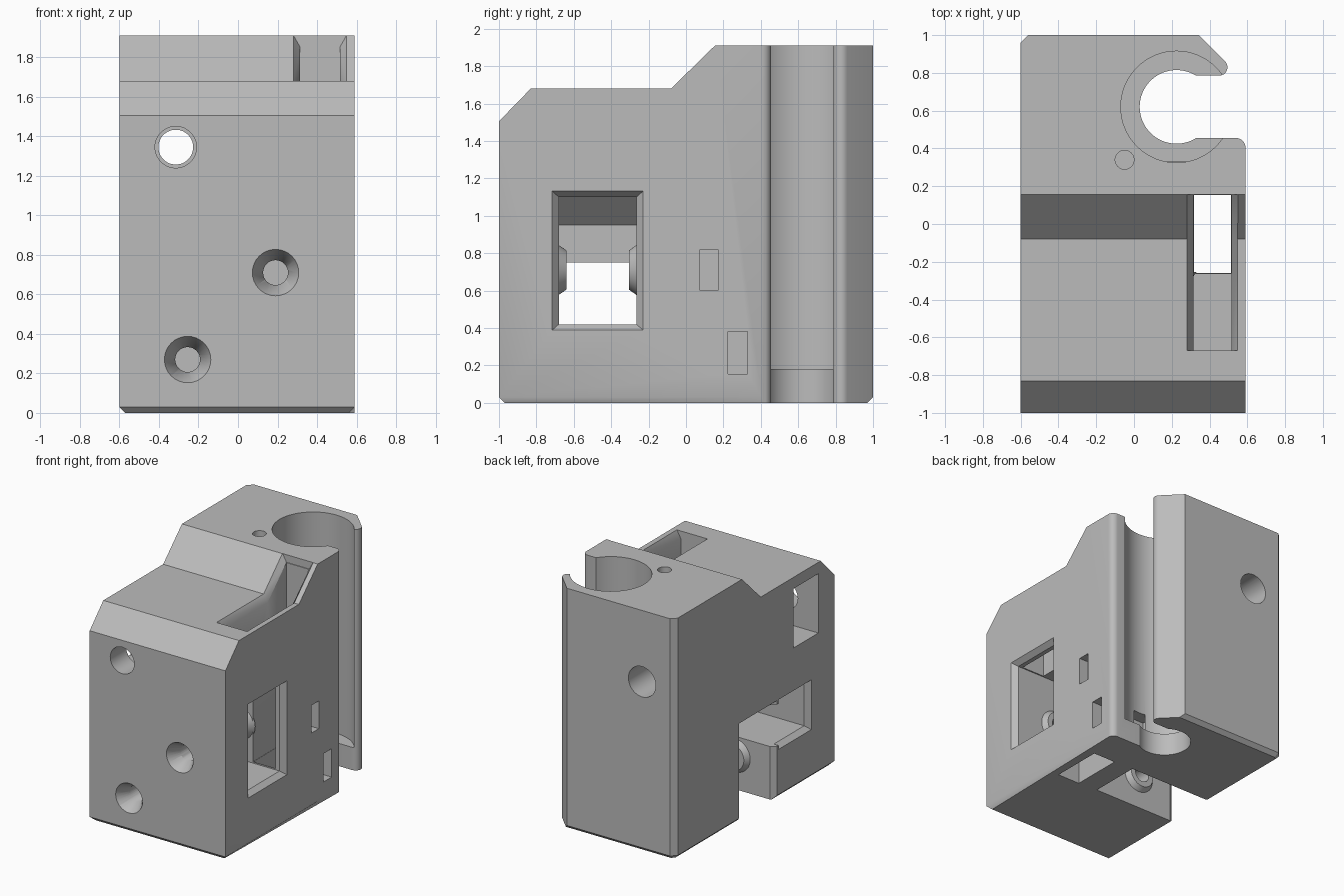
import bpy, bmesh, math
from mathutils import Vector, Matrix

if "Cube" in bpy.data.objects:
    bpy.data.objects.remove(bpy.data.objects["Cube"], do_unlink=True)

mat = bpy.data.materials.new("light_grey_plastic")
mat.use_nodes = True
GREY = (0.5, 0.5, 0.5, 1)
mat.diffuse_color = GREY
mat.node_tree.nodes["Principled BSDF"].inputs["Base Color"].default_value = GREY


def make(name, bm):
    bmesh.ops.recalc_face_normals(bm, faces=bm.faces)
    me = bpy.data.meshes.new(name)
    bm.to_mesh(me)
    bm.free()
    me.materials.append(mat)
    ob = bpy.data.objects.new(name, me)
    bpy.context.collection.objects.link(ob)
    return ob


def loft(name, rings):
    """Skin a row of equal-length point rings and cap both ends."""
    bm = bmesh.new()
    rows = [[bm.verts.new(p) for p in r] for r in rings]
    for a, b in zip(rows, rows[1:]):
        for i in range(len(a)):
            j = (i + 1) % len(a)
            bm.faces.new((a[i], a[j], b[j], b[i]))
    bm.faces.new(rows[0])
    bm.faces.new(rows[-1])
    return make(name, bm)


def box(x, y, z):
    return loft("cutter", [[(a, y[0], z[0]), (a, y[1], z[0]), (a, y[1], z[1]), (a, y[0], z[1])] for a in x])


def flare(x0, x1, y, z, grow):
    """Box along x whose far end widens by grow = (y0, y1, z0, z1)."""
    big = ((y[0] - grow[0], y[1] + grow[1]), (z[0] - grow[2], z[1] + grow[3]))
    return loft("cutter", [[(a, p[0], q[0]), (a, p[1], q[0]), (a, p[1], q[1]), (a, p[0], q[1])]
                           for a, (p, q) in ((x0, (y, z)), (x1, big))])


def cone(c, axis, r0, r1, length, segs=48, name="cutter"):
    bm = bmesh.new()
    rot = Vector((0, 0, 1)).rotation_difference(Vector(axis)).to_matrix().to_4x4()
    m = Matrix.Translation(Vector(c) + Vector(axis) * length / 2) @ rot
    bmesh.ops.create_cone(bm, cap_ends=True, segments=segs, radius1=r0, radius2=r1, depth=length, matrix=m)
    return make(name, bm)


def arc(cx, cy, r, a0, a1, n=8):
    angles = [math.radians(a0 + (a1 - a0) * i / n) for i in range(n + 1)]
    return [(cx + r * math.cos(a), cy + r * math.sin(a)) for a in angles]


def combine(tool, op="DIFFERENCE"):
    mod = body.modifiers.new("join", "BOOLEAN")
    mod.operation, mod.solver, mod.object = op, "EXACT", tool
    bpy.context.view_layer.objects.active = body
    bpy.ops.object.modifier_apply(modifier=mod.name)
    bpy.data.objects.remove(tool, do_unlink=True)


# Main block with the clip slot and a chamfered foot
outline = [(-.6, -1), (.59, -1)] + arc(.54, .405, .05, 0, 90)
outline += [(.3, .455), (.3, .785)] + arc(.45, .83, .045, -90, 45)
outline += [(.344, 1), (-.56, 1), (-.6, .96)]
body = loft("bracket_body", [[(x, y, z) for x, y in outline] for z in (0, 1.91)])
bm = bmesh.new()
bm.from_mesh(body.data)
foot = [e for e in bm.edges if all(v.co.z < .01 and (v.co.y < .41 or v.co.y > .9) for v in e.verts)]
bmesh.ops.bevel(bm, geom=foot, offset=.03, segments=1, affect="EDGES")
bm.to_mesh(body.data)
bm.free()

# Stepped, sloping top
top = [(-1.1, 1.402), (-.83, 1.68), (-.08, 1.68), (.155, 1.91), (.255, 2.008), (.255, 2.2), (-1.1, 2.2)]
combine(loft("cutter", [[(x, y, z) for y, z in top] for x in (-1, 1)]))

# Bearing bore over a narrower rod hole
UP, BACK, FRONT = (0, 0, 1), (0, 1, 0), (0, -1, 0)
combine(cone((.225, .62, -.1), UP, .195, .195, 2.2, 64))
combine(cone((.225, .62, .18), UP, .295, .295, 2, 64))
combine(cone((-.05, .34, 1.5), UP, .05, .05, 1, 24))

# Right window, its cavity with a sloped ceiling, and the left channel
roof = [(-.1, .42), (.8, .42), (.8, 1.1), (.05, 1.1), (-.1, .95)]
combine(loft("cutter", [[(x, y, z) for x, z in roof] for y in (-.68, -.265)]))
combine(flare(.55, .6, (-.68, -.265), (.42, 1.1), (.045, .045, .04, .04)))
combine(box((-.8, 0), (-.68, -.2), (.42, .75)))
combine(flare(-.56, -.61, (-.68, -.3), (.42, .75), (.04, 0, .04, .04)))
combine(box((-.8, .03), (-.25, .16), (-.1, .75)))
combine(box((-.1, .15), (-.25, .16), (-.1, .42)))
combine(flare(-.56, -.61, (-.25, .16), (-.1, .75), (.04, .04, 0, .04)))

# Belt slot with a flared mouth that follows the top
combine(box((.315, .515), (-.67, .155), (.43, 2.2)))
combine(box((.317, .513), (-.26, .153), (-.1, 1)))
path = [(-.67, 1.68), (-.08, 1.68), (.157, 1.91)]
combine(loft("cutter", [[(.315, y, z - .06), (.515, y, z - .06), (.55, y, z + .002), (.55, y, z + .2),
                         (.28, y, z + .2), (.28, y, z + .002)] for y, z in path]))

# Upper left nut pocket and small side slots
combine(box((-.8, -.1), (-.8, -.49), (1.12, 1.59)))
combine(box((.3, .8), (.075, .17), (.6, .82)))
combine(box((.1, .8), (.225, .33), (.155, .38)))

# Washer bosses
combine(cone((.19, -.69, .71), BACK, .14, .105, .05), "UNION")
combine(cone((.19, -.255, .71), FRONT, .14, .105, .05), "UNION")
combine(cone((-.255, -.26, .27), BACK, .14, .105, .05), "UNION")

# Countersunk bolt holes and the long through hole
for x, z in ((.19, .71), (-.255, .27)):
    combine(cone((x, -1.2, z), BACK, .063, .063, 1.3, 32))
    combine(cone((x, -1.001, z), BACK, .118, .062, .1, 32))
combine(cone((-.315, -1.1, 1.345), BACK, .088, .088, 2.3))
combine(cone((-.315, -1.1, 1.345), BACK, .105, .105, .4))
combine(cone((-.315, .7, 1.345), BACK, .12, .12, .5))

# Smooth the round walls, keep the edges sharp
bpy.ops.object.select_all(action="DESELECT")
body.select_set(True)
bpy.context.view_layer.objects.active = body
bpy.ops.object.shade_smooth_by_angle(angle=math.radians(30))
